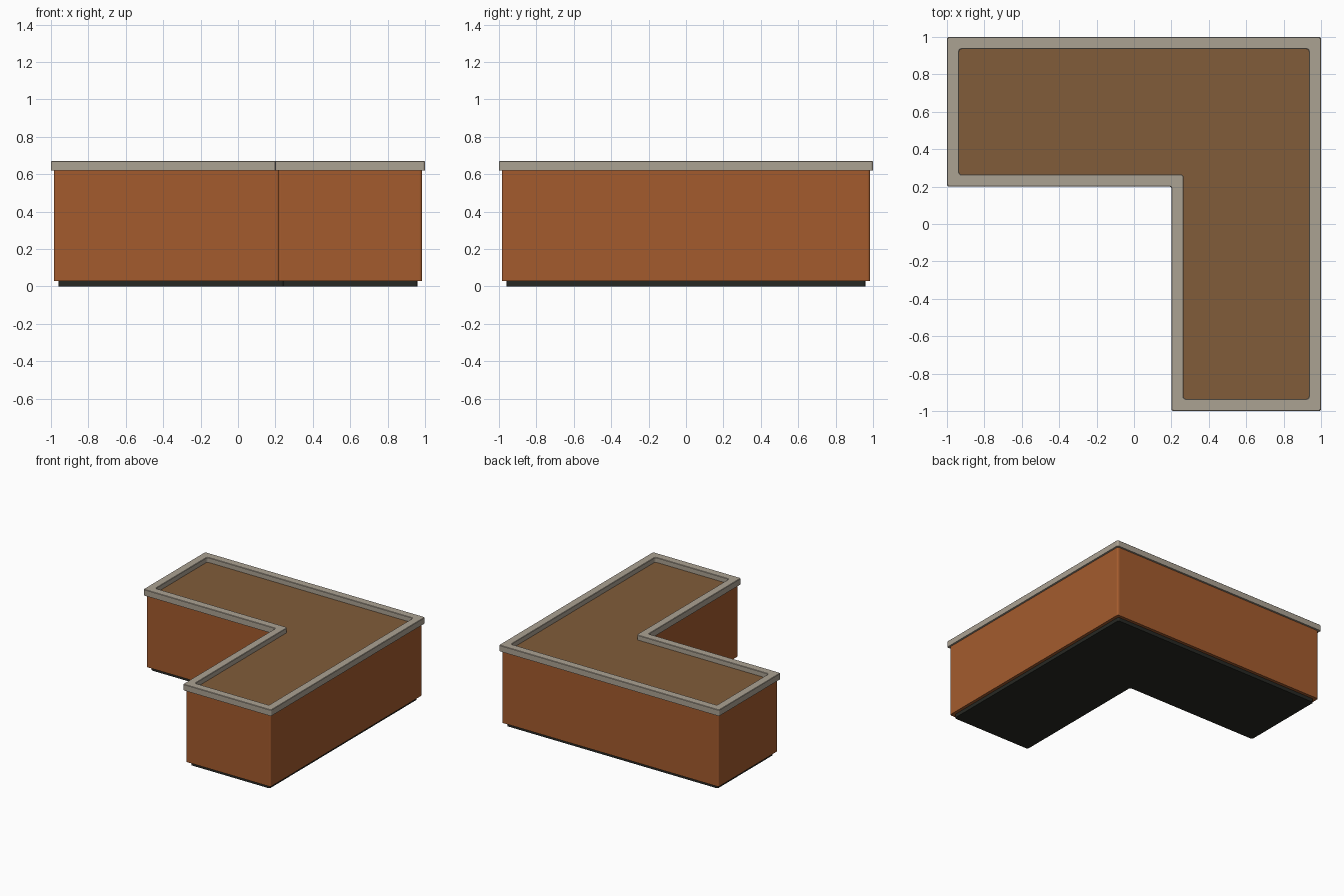
import bpy, bmesh, math
from mathutils import Vector

if "Cube" in bpy.data.objects:
    bpy.data.objects.remove(bpy.data.objects["Cube"])

# Corners of the L-shaped plan, counter-clockwise
PLAN = [(-1, 0.2), (0.2, 0.2), (0.2, -1), (1, -1), (1, 1), (-1, 1)]


def material(name, rgb):
    m = bpy.data.materials.new(name)
    m.diffuse_color = (*rgb, 1)
    m.use_nodes = True
    m.node_tree.nodes["Principled BSDF"].inputs["Base Color"].default_value = m.diffuse_color
    return m


def outline(inset, radius, segs=4):
    """L plan moved inwards by inset, with every corner rounded."""
    pts = [Vector(p) for p in PLAN]
    n, out = len(pts), []
    for i, p in enumerate(pts):
        a = (p - pts[i - 1]).normalized()
        b = (pts[(i + 1) % n] - p).normalized()
        c = p + inset * (Vector((-a.y, a.x)) + Vector((-b.y, b.x)))
        centre = c + radius * (b - a)
        for k in range(segs + 1):
            t = k / segs * math.pi / 2
            out.append(centre - b * radius * math.cos(t) + a * radius * math.sin(t))
    return out


def loft(name, rings, mat, closed=False):
    """Join outlines given as (inset, radius, z); cap the ends or close the tube."""
    bm = bmesh.new()
    loops = [[bm.verts.new((p.x, p.y, z)) for p in outline(i, r)] for i, r, z in rings]
    pairs = list(zip(loops, loops[1:]))
    if closed:
        pairs.append((loops[-1], loops[0]))
    for lo, hi in pairs:
        n = len(lo)
        for j in range(n):
            k = (j + 1) % n
            bm.faces.new((lo[j], lo[k], hi[k], hi[j]))
    if not closed:
        caps = [bm.faces.new(loops[0][::-1]), bm.faces.new(loops[-1])]
        bmesh.ops.triangulate(bm, faces=caps)
    bmesh.ops.recalc_face_normals(bm, faces=bm.faces[:])
    me = bpy.data.meshes.new(name)
    bm.to_mesh(me)
    bm.free()
    me.materials.append(mat)
    ob = bpy.data.objects.new(name, me)
    bpy.context.collection.objects.link(ob)
    return ob


rust = material("rust_orange", (0.37, 0.105, 0.027))
stone = material("stone_grey", (0.41, 0.36, 0.29))
soil = material("soil_brown", (0.22, 0.108, 0.042))
dark = material("dark_base", (0.02, 0.021, 0.017))

# Recessed plinth
loft("plinth", [(0.04, 0.015, 0), (0.04, 0.015, 0.03)], dark)
# Planter walls
loft("planter_body", [(0.015, 0.015, 0.03), (0.015, 0.015, 0.622)], rust)
# Soil fill, slightly below the rim
loft("soil_fill", [(0.06, 0.015, 0.60), (0.06, 0.015, 0.63)], soil)
# Overhanging rim with softened top edges
loft("rim", [(0, 0.012, 0.62), (0, 0.012, 0.667), (0.003, 0.012, 0.67),
             (0.062, 0.015, 0.67), (0.065, 0.015, 0.667), (0.065, 0.015, 0.62)],
     stone, closed=True)
